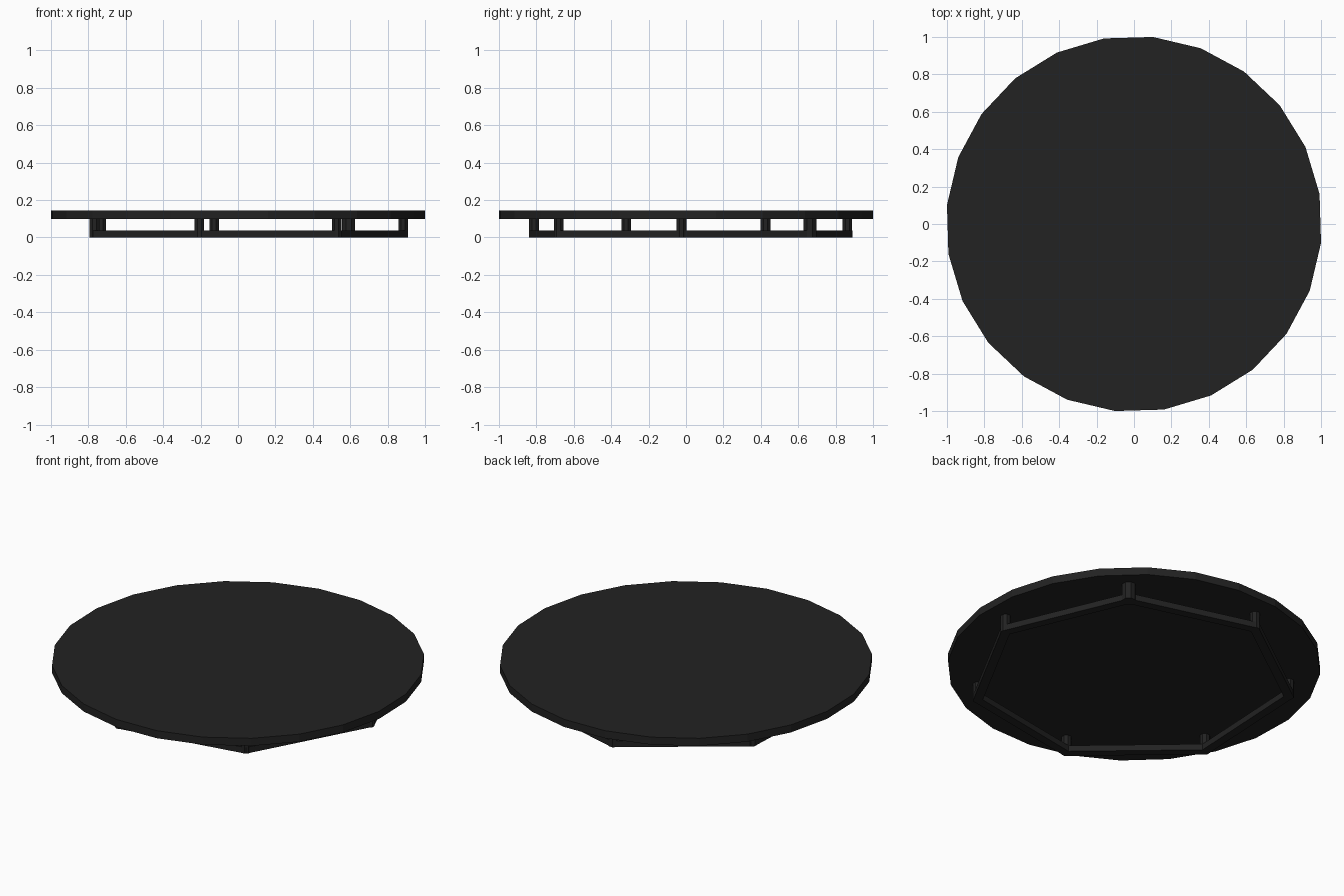
import bpy, bmesh, math

if "Cube" in bpy.data.objects:
    bpy.data.objects.remove(bpy.data.objects["Cube"])

charcoal = bpy.data.materials.new("charcoal")
charcoal.diffuse_color = (0.016, 0.016, 0.016, 1)
charcoal.use_nodes = True
charcoal.node_tree.nodes["Principled BSDF"].inputs["Base Color"].default_value = charcoal.diffuse_color


def finish(bm, name):
    bmesh.ops.recalc_face_normals(bm, faces=bm.faces)
    me = bpy.data.meshes.new(name)
    bm.to_mesh(me)
    bm.free()
    me.materials.append(charcoal)
    ob = bpy.data.objects.new(name, me)
    bpy.context.collection.objects.link(ob)
    return ob


def polygon(n, r, start, z, cx=0.0, cy=0.0):
    return [(cx + r * math.cos(math.radians(start + 360 * i / n)),
             cy + r * math.sin(math.radians(start + 360 * i / n)), z) for i in range(n)]


def prism(name, n, r, start, z0, z1, cx=0.0, cy=0.0):
    bm = bmesh.new()
    lo = [bm.verts.new(p) for p in polygon(n, r, start, z0, cx, cy)]
    hi = [bm.verts.new(p) for p in polygon(n, r, start, z1, cx, cy)]
    bm.faces.new(lo[::-1])
    bm.faces.new(hi)
    for i in range(n):
        j = (i + 1) % n
        bm.faces.new((lo[i], lo[j], hi[j], hi[i]))
    return finish(bm, name)


CX, CY, TURN = 0.024, 0.016, -2.7

# Round top disc
prism("top_disc", 24, 1.005, 9.2, 0.10, 0.145)

# Seven-sided open base frame
bm = bmesh.new()
rings = [[bm.verts.new(p) for p in polygon(7, r, TURN, z, CX, CY)]
         for r, z in ((0.887, 0), (0.887, 0.036), (0.832, 0.036), (0.832, 0))]
for k in range(4):
    a, b = rings[k], rings[(k + 1) % 4]
    for i in range(7):
        j = (i + 1) % 7
        bm.faces.new((a[i], a[j], b[j], b[i]))
finish(bm, "base_frame")

# Short posts at the frame corners; one is thicker
for i, (x, y, _) in enumerate(polygon(7, 0.86, TURN, 0, CX, CY)):
    prism("post_%d" % (i + 1), 8, 0.038 if i == 1 else 0.028, 22.5, 0, 0.10, x, y)
